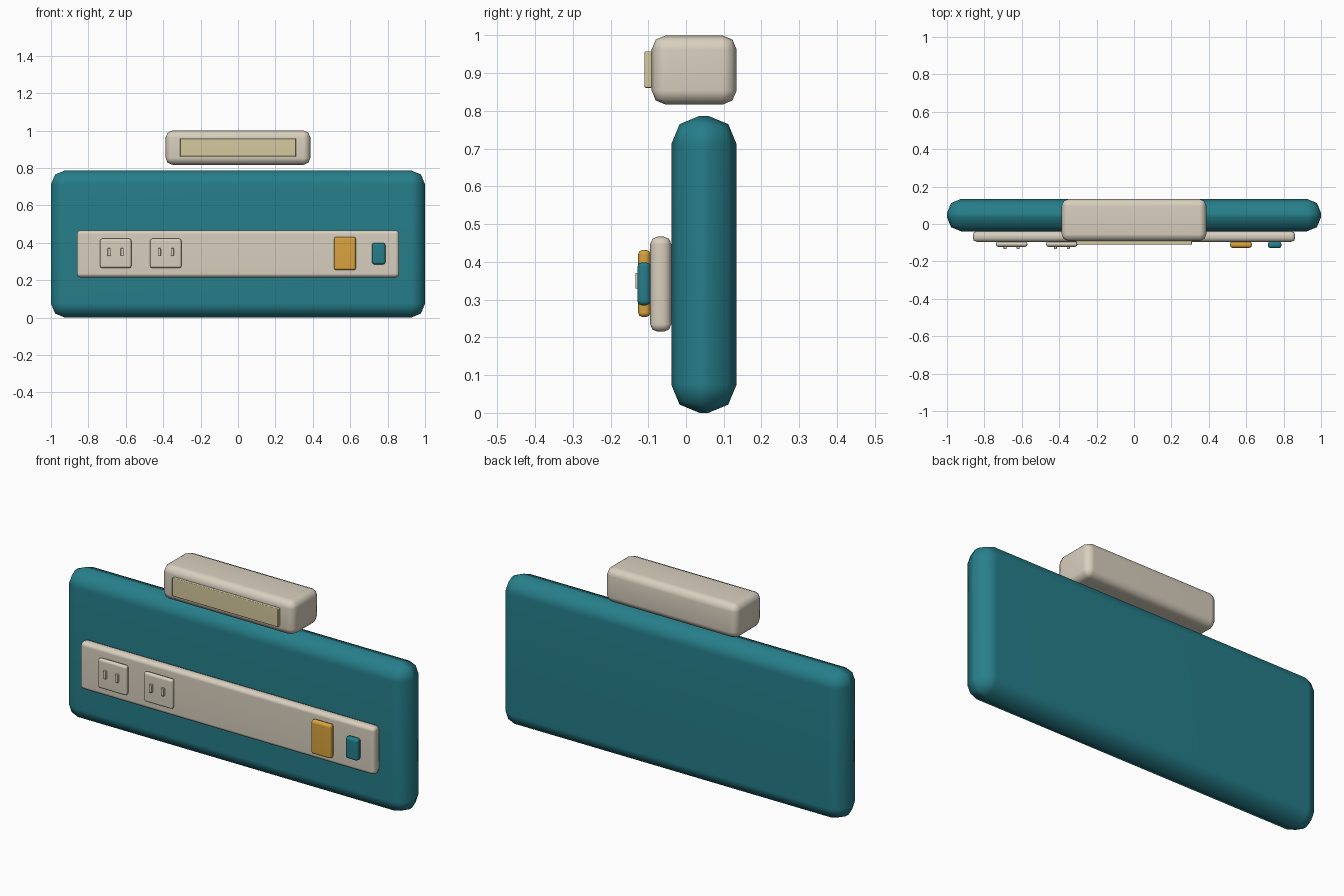
import bpy, bmesh, math
from mathutils import Vector

if "Cube" in bpy.data.objects:
    bpy.data.objects.remove(bpy.data.objects["Cube"])


def material(name, rgb):
    """Flat colour from 0-255 sRGB values."""
    lin = [((c / 255 + 0.055) / 1.055) ** 2.4 for c in rgb]
    m = bpy.data.materials.new(name)
    m.diffuse_color = (*lin, 1)
    m.use_nodes = True
    m.node_tree.nodes["Principled BSDF"].inputs["Base Color"].default_value = m.diffuse_color
    return m


TEAL = material("teal", (38, 126, 138))
CREAM = material("cream", (216, 207, 190))
GOLD = material("amber", (217, 163, 62))
LENS = material("pale_yellow", (213, 201, 158))


def rounded_box(name, x, y, z, bevel, mat, segments=2):
    """Bevelled box from its (min, max) range on each axis."""
    lo, hi = Vector((x[0], y[0], z[0])), Vector((x[1], y[1], z[1]))
    bm = bmesh.new()
    bmesh.ops.create_cube(bm, size=1)
    for v in bm.verts:
        v.co = (lo + hi) / 2 + v.co * (hi - lo)
    if bevel:
        bmesh.ops.bevel(bm, geom=bm.edges[:], offset=bevel, segments=segments,
                        profile=0.5, affect='EDGES')
    bmesh.ops.recalc_face_normals(bm, faces=bm.faces[:])
    mesh = bpy.data.meshes.new(name)
    bm.to_mesh(mesh)
    bm.free()
    mesh.materials.append(mat)
    ob = bpy.data.objects.new(name, mesh)
    bpy.context.collection.objects.link(ob)
    bpy.ops.object.select_all(action='DESELECT')
    ob.select_set(True)
    bpy.context.view_layer.objects.active = ob
    bpy.ops.object.shade_smooth_by_angle(angle=math.radians(50))
    if bevel:
        wn = ob.modifiers.new("flat_centres", 'WEIGHTED_NORMAL')
        wn.keep_sharp = True
    return ob


# Wall panel and the service rail on its front
rounded_box("wall_panel", (-1, 1), (-0.039, 0.134), (0, 0.787), 0.075, TEAL)
rounded_box("service_rail", (-0.862, 0.862), (-0.095, -0.039), (0.215, 0.467), 0.02, CREAM)

# Lamp above the panel with its lens
rounded_box("lamp_housing", (-0.387, 0.387), (-0.091, 0.134), (0.817, 1.0), 0.037, CREAM)
rounded_box("lamp_lens", (-0.31, 0.31), (-0.11, -0.09), (0.861, 0.958), 0.004, LENS)

# Two sockets, each with a pair of raised slots
for i, cx in enumerate((-0.654, -0.386), 1):
    rounded_box(f"socket_{i}", (cx - 0.084, cx + 0.084), (-0.122, -0.094),
                (0.265, 0.422), 0.012, CREAM)
    for side, dx in (("left", -0.035), ("right", 0.035)):
        rounded_box(f"socket_{i}_{side}_slot", (cx + dx - 0.008, cx + dx + 0.008),
                    (-0.134, -0.118), (0.329, 0.371), 0.003, CREAM)

# Control buttons at the right end of the rail
rounded_box("large_button", (0.513, 0.63), (-0.127, -0.094), (0.254, 0.432), 0.012, GOLD)
rounded_box("small_button", (0.716, 0.788), (-0.129, -0.094), (0.285, 0.399), 0.012, TEAL)
